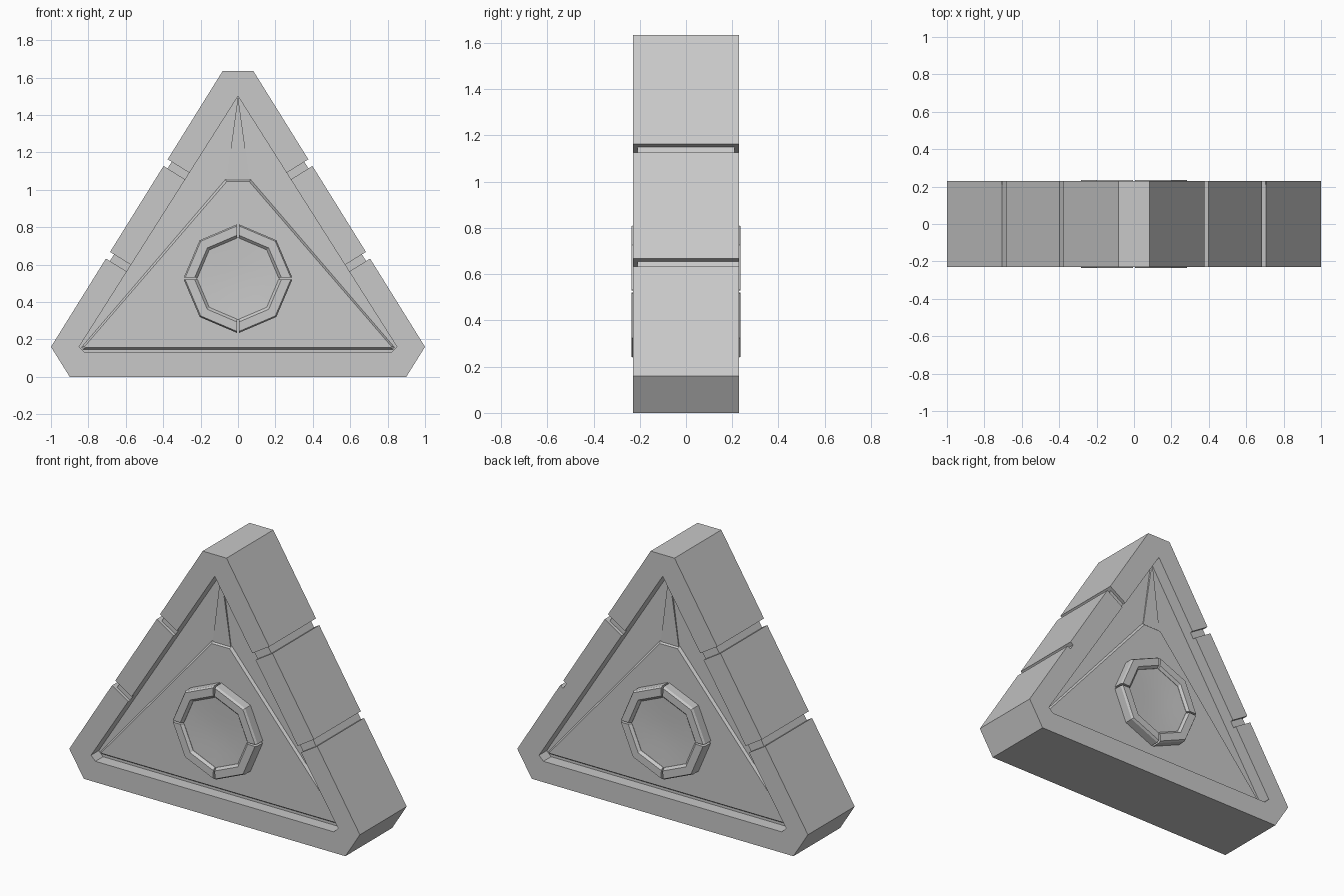
import bpy, bmesh
from math import sin, cos, pi, radians
from mathutils import Vector

cube = bpy.data.objects.get("Cube")
if cube:
    bpy.data.objects.remove(cube, do_unlink=True)

grey = bpy.data.materials.new("stone_grey")
grey.use_nodes = True
colour = (0.58, 0.58, 0.58, 1)
grey.diffuse_color = colour
grey.node_tree.nodes["Principled BSDF"].inputs["Base Color"].default_value = colour


def loft(name, sections):
    """Skin closed loops of equal length and cap both ends."""
    bm = bmesh.new()
    rows = [[bm.verts.new(p) for p in loop] for loop in sections]
    n = len(rows[0])
    for a, b in zip(rows, rows[1:]):
        for i in range(n):
            j = (i + 1) % n
            bm.faces.new((a[i], a[j], b[j], b[i]))
    bm.faces.new(rows[0])
    bm.faces.new(rows[-1])
    bmesh.ops.recalc_face_normals(bm, faces=bm.faces)
    mesh = bpy.data.meshes.new(name)
    bm.to_mesh(mesh)
    bm.free()
    mesh.materials.append(grey)
    obj = bpy.data.objects.new(name, mesh)
    bpy.context.collection.objects.link(obj)
    return obj


def flat(points, y):
    return [(x, y, z) for x, z in points]


def mirrored(half):
    """Complete an outline whose right half is listed bottom to top."""
    return half + [(-x, z) for x, z in reversed(half) if x > 0]


def octagon(r, y, cz=0.525):
    return [(r * cos(i * pi / 4), y, cz + r * sin(i * pi / 4)) for i in range(8)]


HALF = 0.23      # half thickness of the slab
FLOOR = 0.155    # y distance of the recess floor
PANEL = 0.17     # y distance of the raised panel

# Triangular slab
outline = mirrored([(0.9, 0), (1, 0.16), (0.082, 1.635)])
body = loft("triangle_frame", [flat(outline, -HALF), flat(outline, HALF)])

# Recesses on both faces
cutters = []
recess = mirrored([(0.82, 0.13), (0.85, 0.16), (0, 1.5)])
for s in (-1, 1):
    cutters.append(loft("recess_cutter", [flat(recess, s * FLOOR), flat(recess, s * 0.4)]))

# Notches that wrap around the slanted edges
along = Vector((-0.529, 0.849))
inward = Vector((-0.849, -0.529))
for side in (-1, 1):
    for z in (1.145, 0.65):
        edge = Vector((1 - (z - 0.16) * 0.918 / 1.475, z))
        for depth, y0, y1 in ((0.025, -0.4, 0.4), (0.14, -0.4, -0.21), (0.14, 0.21, 0.4)):
            quad = [edge + inward * d + along * w
                    for d, w in ((-0.1, -0.021), (depth, -0.021), (depth, 0.021), (-0.1, 0.021))]
            pts = [(side * p.x, p.y) for p in quad]
            cutters.append(loft("notch_cutter", [flat(pts, y0), flat(pts, y1)]))

for c in cutters:
    c.hide_render = True
    mod = body.modifiers.new("cut", 'BOOLEAN')
    mod.operation = 'DIFFERENCE'
    mod.solver = 'EXACT'
    mod.object = c
graph = bpy.context.evaluated_depsgraph_get()
result = bpy.data.meshes.new_from_object(body.evaluated_get(graph))
body.modifiers.clear()
body.data = result
for c in cutters:
    bpy.data.objects.remove(c, do_unlink=True)

# Details repeated on the front and back
panel = mirrored([(0.832, 0.146), (0.838, 0.156), (0.067, 1.055)])
panel_top = mirrored([(0.812, 0.157), (0.818, 0.165), (0.061, 1.043)])
for s, face in ((-1, "front"), (1, "back")):
    # Bevelled centre panel
    loft(face + "_panel", [flat(panel, s * 0.14), flat(panel, s * FLOOR), flat(panel_top, s * PANEL)])

    # Tapering wedge between panel and apex
    base = [(-0.062, s * 0.14, 1.05), (0.062, s * 0.14, 1.05), (0, s * 0.14, 1.5)]
    top = [(-0.062, s * 0.16, 1.05), (0.062, s * 0.16, 1.05), (0, s * 0.168, 1.5)]
    loft(face + "_wedge", [base, top])

    # Four ring segments with narrow gaps
    profile = [(0.29, 0.15), (0.29, 0.222), (0.282, 0.236), (0.232, 0.236), (0.217, 0.221), (0.217, 0.15)]
    for k in range(4):
        angles = [radians(90 * k + a) for a in (1.2, 45, 88.8)]
        loft(f"{face}_ring_{k + 1}", [
            [(r * cos(a), s * y, 0.525 + r * sin(a)) for r, y in profile] for a in angles])

    # Shallow dished disc inside the ring
    disc = loft(face + "_disc", [octagon(r, s * y) for r, y in (
        (0.222, 0.15), (0.222, 0.219), (0.15, 0.215), (0.08, 0.212), (0.03, 0.211))])
    bpy.ops.object.select_all(action='DESELECT')
    disc.select_set(True)
    bpy.context.view_layer.objects.active = disc
    bpy.ops.object.shade_smooth_by_angle(angle=radians(30))
